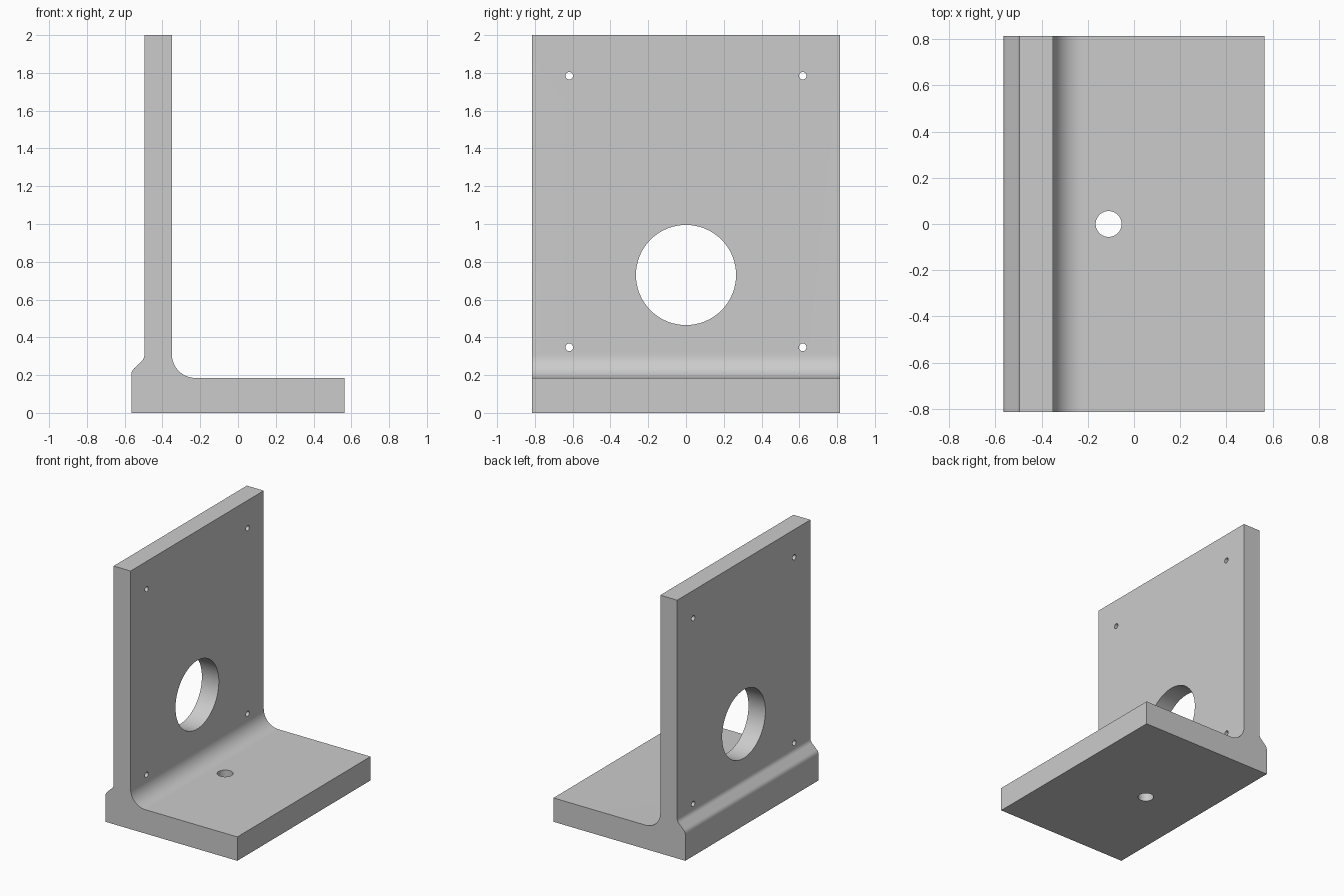
import bpy
import bmesh
from math import cos, sin, pi, radians
from mathutils import Matrix

if "Cube" in bpy.data.objects:
    bpy.data.objects.remove(bpy.data.objects["Cube"], do_unlink=True)

HALF_WIDTH = 0.815


def arc(cx, cz, r, start, end, steps):
    """Points along an arc in the profile plane, angles in degrees."""
    angles = [radians(start + (end - start) * i / steps) for i in range(steps + 1)]
    return [(cx + r * cos(a), cz + r * sin(a)) for a in angles]


def make_object(name, bm):
    bmesh.ops.recalc_face_normals(bm, faces=bm.faces)
    mesh = bpy.data.meshes.new(name)
    bm.to_mesh(mesh)
    bm.free()
    obj = bpy.data.objects.new(name, mesh)
    bpy.context.collection.objects.link(obj)
    return obj


def add_cylinder(bm, centre, radius, depth, along_x, sides):
    turn = Matrix.Rotation(pi / 2, 4, "Y") if along_x else Matrix()
    bmesh.ops.create_cone(bm, cap_ends=True, segments=sides, radius1=radius,
                          radius2=radius, depth=depth,
                          matrix=Matrix.Translation(centre) @ turn)


# Material
grey = bpy.data.materials.new("plain grey")
grey.use_nodes = True
colour = (0.6, 0.6, 0.6, 1)
grey.diffuse_color = colour
grey.node_tree.nodes["Principled BSDF"].inputs["Base Color"].default_value = colour

# Bracket: foot, inner fillet, upright plate and sloped heel in one profile
profile = [(-0.565, 0), (0.565, 0), (0.565, 0.185)]
profile += arc(-0.225, 0.31, 0.125, 270, 180, 16)
profile += [(-0.35, 2), (-0.495, 2)]
profile += arc(-0.545, 0.31, 0.05, 0, -45, 6)
profile += arc(-0.515, 0.2, 0.05, 135, 180, 6)
bm = bmesh.new()
section = bm.faces.new([bm.verts.new((x, -HALF_WIDTH, z)) for x, z in profile])
extruded = bmesh.ops.extrude_face_region(bm, geom=[section], use_keep_orig=True)
moved = [v for v in extruded["geom"] if isinstance(v, bmesh.types.BMVert)]
bmesh.ops.translate(bm, verts=moved, vec=(0, 2 * HALF_WIDTH, 0))
bracket = make_object("angle_bracket", bm)
bracket.data.materials.append(grey)

# Holes: large bore, four screw holes and the foot bolt hole
bm = bmesh.new()
add_cylinder(bm, (-0.42, 0, 0.73), 0.265, 0.4, True, 96)
for y in (-0.618, 0.618):
    for z in (0.347, 1.785):
        add_cylinder(bm, (-0.42, y, z), 0.02, 0.4, True, 32)
add_cylinder(bm, (-0.11, 0, 0.09), 0.056, 0.4, False, 48)
cutter = make_object("hole_cutter", bm)
cutter.hide_render = True

cut = bracket.modifiers.new("holes", "BOOLEAN")
cut.operation = "DIFFERENCE"
cut.solver = "EXACT"
cut.object = cutter
bpy.ops.object.select_all(action="DESELECT")
bpy.context.view_layer.objects.active = bracket
bracket.select_set(True)
bpy.ops.object.modifier_apply(modifier=cut.name)
bpy.data.objects.remove(cutter, do_unlink=True)

# Smooth the fillets and bores, keeping edges crisp
bpy.ops.object.shade_smooth_by_angle(angle=radians(30))
